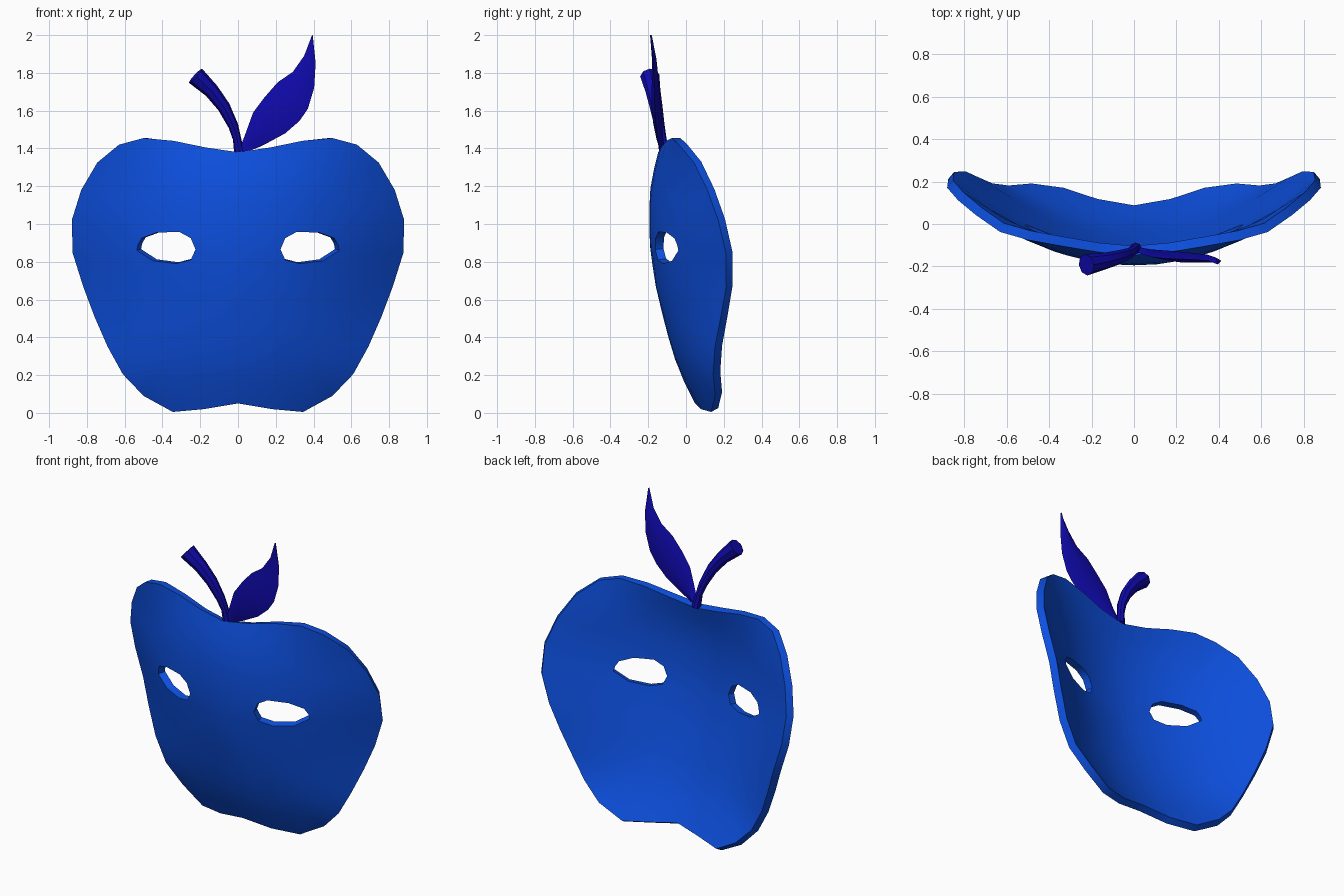
import bpy, bmesh, math
from mathutils import Vector
from mathutils.geometry import delaunay_2d_cdt, intersect_point_tri_2d

if "Cube" in bpy.data.objects:
    bpy.data.objects.remove(bpy.data.objects["Cube"])


def material(name, color):
    m = bpy.data.materials.new(name)
    m.diffuse_color = color
    m.use_nodes = True
    m.node_tree.nodes["Principled BSDF"].inputs["Base Color"].default_value = m.diffuse_color
    return m


def make_object(name, verts, faces, mat, angle):
    me = bpy.data.meshes.new(name)
    me.from_pydata(verts, [], faces)
    bm = bmesh.new()
    bm.from_mesh(me)
    bmesh.ops.recalc_face_normals(bm, faces=bm.faces)
    bm.to_mesh(me)
    bm.free()
    ob = bpy.data.objects.new(name, me)
    bpy.context.collection.objects.link(ob)
    me.materials.append(mat)
    bpy.ops.object.select_all(action='DESELECT')
    ob.select_set(True)
    bpy.context.view_layer.objects.active = ob
    bpy.ops.object.shade_smooth_by_angle(angle=math.radians(angle))
    return ob


def lerp_table(table, z):
    # columns after the first are interpolated at height z
    if z <= table[0][0]:
        return table[0][1:]
    for a, b in zip(table, table[1:]):
        if z <= b[0]:
            t = (z - a[0]) / (b[0] - a[0])
            return [p + (q - p) * t for p, q in zip(a[1:], b[1:])]
    return table[-1][1:]


def inside(p, poly):
    c = sum(poly, Vector((0, 0))) / len(poly)
    return any(intersect_point_tri_2d(p, c, poly[i - 1], poly[i]) for i in range(len(poly)))


def loft(name, rings, mat, angle):
    n = len(rings[0])
    verts = [v for r in rings for v in r]
    faces = [[i * n + j, i * n + (j + 1) % n, (i + 1) * n + (j + 1) % n, (i + 1) * n + j]
             for i in range(len(rings) - 1) for j in range(n)]
    faces += [list(range(n)), list(range(len(verts) - n, len(verts)))]
    return make_object(name, verts, faces, mat, angle)


blue = material("apple_blue", (0.004, 0.08, 0.75, 1))
navy = material("stem_blue", (0.005, 0.003, 0.43, 1))

# Mask: half outline (x, z), centre profile and sideways curvature by height
half = [(0, 1.38), (.17, 1.405), (.34, 1.44), (.5, 1.455), (.63, 1.42), (.745, 1.325),
        (.83, 1.18), (.88, 1.02), (.875, .845), (.82, .67), (.76, .51), (.69, .35),
        (.61, .205), (.5, .09), (.345, .005), (.18, .02), (0, .05)]
outline = [Vector(p) for p in half] + [Vector((-x, z)) for x, z in half[-2:0:-1]]
depth = [(0, .07, .55), (.09, .03, .5), (.2, -.03, .47), (.35, -.08, .49), (.5, -.12, .53),
         (.67, -.16, .555), (.85, -.188, .52), (1.02, -.197, .475), (1.18, -.19, .44),
         (1.325, -.163, .37), (1.455, -.125, .2)]
eye = [Vector(p) for p in [(.53, .89), (.51, .925), (.43, .955), (.31, .958), (.25, .925),
                           (.225, .865), (.25, .81), (.33, .79), (.45, .805), (.535, .86)]]
eyes = [eye, [Vector((-p.x, p.y)) for p in eye]]

points = list(outline)
edges = []
for e in eyes:
    s = len(points)
    points += e
    edges += [(s + i, s + (i + 1) % len(e)) for i in range(len(e))]

# Inner rings of points, kept clear of the eye holes
centre = Vector((0, .78))
for f in (.85, .68, .5, .32, .15):
    for p in outline[::1 if f > .4 else 2]:
        q = centre + (p - centre) * f
        if min((q - v).length for e in eyes for v in e) > .04 and not any(inside(q, e) for e in eyes):
            points.append(q)
points.append(centre)

flat, _, tris, *_ = delaunay_2d_cdt(points, edges, [list(range(len(outline)))], 1, 1e-5)
tris = [t for t in tris
        if not any(inside(sum((flat[i] for i in t), Vector((0, 0))) / 3, e) for e in eyes)]
verts = []
for p in flat:
    yc, k = lerp_table(depth, p.y)
    verts.append((p.x, yc + k * p.x ** 2, p.y))
mask = make_object("apple_mask", verts, tris, blue, 40)
# Make the sheet face forward, then thicken it backward
if sum(f.normal.y * f.area for f in mask.data.polygons) > 0:
    mask.data.flip_normals()
sol = mask.modifiers.new("thickness", 'SOLIDIFY')
sol.thickness = .045
sol.offset = -1
bpy.ops.object.modifier_apply(modifier="thickness")
bpy.ops.object.shade_smooth_by_angle(angle=math.radians(40))

# Stem: tapered tube (x, y, z, radius)
path = [(.008, -.115, 1.37, .028), (-.005, -.125, 1.45, .022), (-.025, -.14, 1.52, .027),
        (-.075, -.158, 1.62, .034), (-.14, -.175, 1.705, .04), (-.225, -.192, 1.785, .051)]
rings = []
for i, (x, y, z, r) in enumerate(path):
    a, b = path[max(i - 1, 0)], path[min(i + 1, len(path) - 1)]
    d = (Vector(b[:3]) - Vector(a[:3])).normalized()
    u = d.cross(Vector((0, 1, 0))).normalized()
    v = d.cross(u)
    rings.append([Vector((x, y, z)) + r * (u * math.cos(t * math.tau / 8) + v * math.sin(t * math.tau / 8))
                  for t in range(8)])
loft("stem", rings, navy, 40)

# Leaf: lens sections (left x, left z, right x, right z, y, half thickness)
stations = [(.0, 1.375, .025, 1.372, -.12, .012), (.04, 1.48, .13, 1.415, -.138, .018),
            (.08, 1.59, .25, 1.48, -.15, .024), (.14, 1.67, .325, 1.545, -.157, .025),
            (.21, 1.75, .37, 1.61, -.16, .022), (.29, 1.805, .403, 1.72, -.163, .018),
            (.35, 1.89, .411, 1.85, -.168, .012), (.392, 2.0, .396, 1.998, -.185, .004)]
rings = []
for lx, lz, rx, rz, y, h in stations:
    mx, mz = (lx + rx) / 2, (lz + rz) / 2
    rings.append([(lx, y - .005, lz), (mx, y - h, mz), (rx, y - .005, rz), (mx, y + h, mz)])
loft("leaf", rings, navy, 50)
